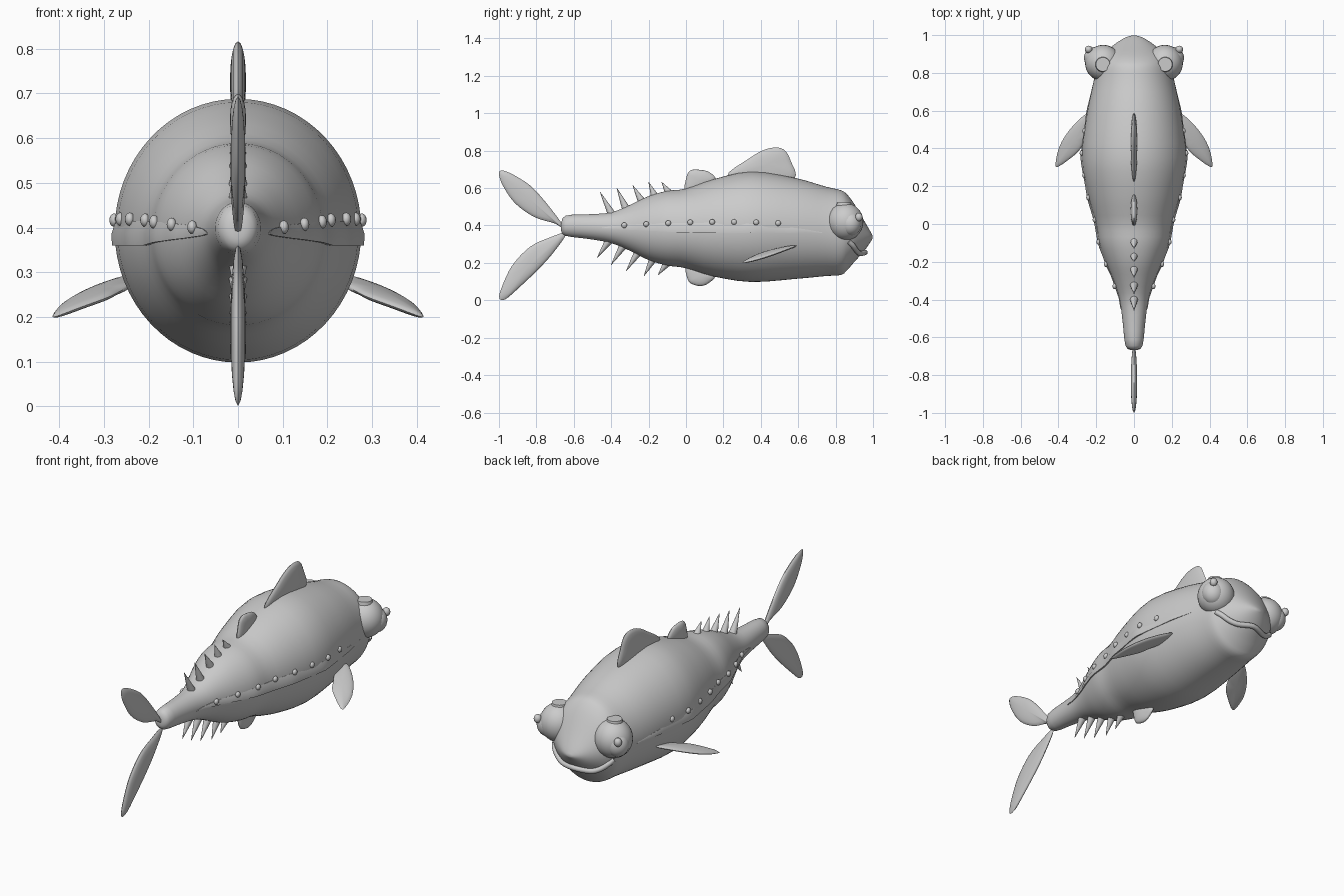
import bpy, bmesh, math
from mathutils import Vector

if "Cube" in bpy.data.objects:
    bpy.data.objects.remove(bpy.data.objects["Cube"])

grey = bpy.data.materials.new("plain grey")
grey.diffuse_color = (0.6, 0.6, 0.6, 1)
grey.use_nodes = True
grey.node_tree.nodes["Principled BSDF"].inputs["Base Color"].default_value = grey.diffuse_color


def finish(name, bm, angle=40):
    bmesh.ops.recalc_face_normals(bm, faces=bm.faces)
    me = bpy.data.meshes.new(name)
    bm.to_mesh(me)
    bm.free()
    me.materials.append(grey)
    ob = bpy.data.objects.new(name, me)
    bpy.context.collection.objects.link(ob)
    bpy.context.view_layer.objects.active = ob
    ob.select_set(True)
    bpy.ops.object.shade_smooth_by_angle(angle=math.radians(angle))
    ob.select_set(False)
    return ob


def spline(a, b, c, d, t):
    return [0.5 * (2 * q + (r - p) * t + (2 * p - 5 * q + 4 * r - s) * t * t
                   + (3 * q - p - 3 * r + s) * t ** 3) for p, q, r, s in zip(a, b, c, d)]


# Body stations: y, top, bottom, half width
STATIONS = [(-.668, .405, .375, .012), (-.645, .452, .345, .045), (-.52, .46, .328, .06),
            (-.4, .47, .306, .076), (-.3, .51, .265, .108), (-.2, .557, .215, .15),
            (-.1, .585, .186, .185), (0, .597, .172, .201), (.15, .648, .127, .242),
            (.35, .688, .098, .276), (.58, .655, .114, .25), (.75, .607, .13, .215),
            (.83, .588, .136, .2), (.865, .562, .165, .188), (.9, .515, .205, .165),
            (.95, .43, .26, .105), (.985, .37, .31, .05), (.998, .343, .33, .012)]


def section(y):
    """Top, bottom and half width of the body at y."""
    for a, b in zip(STATIONS, STATIONS[1:]):
        if y <= b[0]:
            t = (y - a[0]) / (b[0] - a[0])
            t = t * t * (3 - 2 * t) * .3 + t * .7
            return [p + (q - p) * t for p, q in zip(a[1:], b[1:])]
    return STATIONS[-1][1:]


def side_x(y, z):
    top, bot, w = section(y)
    u = (z - (top + bot) / 2) / ((top - bot) / 2)
    return w * math.sqrt(max(0, 1 - u * u))


def loft(name, rings, angle=40):
    bm = bmesh.new()
    vs = [[bm.verts.new(p) for p in r] for r in rings]
    n = len(vs[0])
    for a, b in zip(vs, vs[1:]):
        for i in range(n):
            j = (i + 1) % n
            bm.faces.new((a[i], a[j], b[j], b[i]))
    bm.faces.new(vs[0])
    bm.faces.new(vs[-1])
    return finish(name, bm, angle)


rings = []
for i in range(len(STATIONS) - 1):
    quad = [STATIONS[min(max(i + k, 0), len(STATIONS) - 1)] for k in (-1, 0, 1, 2)]
    last = i == len(STATIONS) - 2
    for k in range(4 if last else 3):
        y, top, bot, w = spline(*quad, k / 3)
        rings.append([(w * math.cos(a), y, (top + bot) / 2 + (top - bot) / 2 * math.sin(a))
                      for a in (math.tau * s / 64 for s in range(64))])
loft("body", rings, 60)


def fin(name, outline, place, thick):
    """Lens-shaped fin; place(u, v, offset) maps the outline into space."""
    n = len(outline)
    pts = [Vector(spline(*[outline[(i + k) % n] for k in (-1, 0, 1, 2)], t / 4))
           for i in range(n) for t in range(4)]
    mid = sum(pts, Vector((0, 0))) / len(pts)
    bm = bmesh.new()
    rim = [bm.verts.new(place(p.x, p.y, 0)) for p in pts]
    m = len(rim)
    for side in (1, -1):
        prev = rim
        for s in (.94, .8, .6, .35):
            off = side * thick * math.sqrt(1 - s * s)
            ring = [bm.verts.new(place(*(mid + (p - mid) * s), off)) for p in pts]
            for i in range(m):
                bm.faces.new((prev[i], prev[(i + 1) % m], ring[(i + 1) % m], ring[i]))
            prev = ring
        tip = bm.verts.new(place(mid.x, mid.y, side * thick))
        for i in range(m):
            bm.faces.new((prev[i], prev[(i + 1) % m], tip))
    return finish(name, bm, 60)


def upright(u, v, o):
    return (o, u, v)


# Fins on the centre line
fin("dorsal_fin", [(.22, .66), (.34, .76), (.42, .805), (.485, .817), (.53, .8), (.56, .745),
                   (.58, .65), (.42, .6)], upright, .018)
fin("rear_dorsal_fin", [(-.005, .57), (.003, .66), (.025, .695), (.07, .698), (.125, .685),
                        (.157, .64), (.08, .56)], upright, .018)
fin("belly_fin", [(0, .19), (.01, .11), (.04, .084), (.085, .077), (.125, .095),
                  (.155, .135), (.08, .2)], upright, .018)
fin("upper_tail_fin", [(-.65, .38), (-.7, .41), (-.81, .445), (-.915, .52), (-.98, .615),
                       (-1, .675), (-.985, .694), (-.93, .675), (-.835, .615),
                       (-.755, .53), (-.67, .42)], upright, .017)
fin("lower_tail_fin", [(-.64, .36), (-.73, .335), (-.835, .285), (-.93, .185), (-.985, .07),
                       (-.998, .012), (-.965, .006), (-.89, .07), (-.785, .17),
                       (-.705, .26)], upright, .017)

# Pectoral fins
for s, label in ((1, "right"), (-1, "left")):
    fin(label + "_pectoral_fin",
        [(.23, .585), (.265, .575), (.34, .5), (.393, .414), (.414, .33), (.406, .302),
         (.34, .345), (.29, .39), (.262, .44), (.23, .5)],
        lambda u, v, o, s=s: (s * u, v, .2 + .2 * (v - .3) + .2 * (.41 - u) + o
                              + .5 * (u - .25) * (.41 - u)), .014)


def ball(name, loc, size, seg=32):
    bm = bmesh.new()
    bmesh.ops.create_uvsphere(bm, u_segments=seg, v_segments=seg // 2, radius=1)
    for v in bm.verts:
        v.co = Vector(loc) + Vector([c * k for c, k in zip(v.co, size)])
    return finish(name, bm, 60)


def cone(name, base, tip, r):
    base, tip = Vector(base), Vector(tip)
    bm = bmesh.new()
    bmesh.ops.create_cone(bm, cap_ends=True, segments=16, radius1=r, radius2=.001,
                          depth=(tip - base).length)
    rot = (tip - base).to_track_quat('Z', 'Y')
    for v in bm.verts:
        v.co = rot @ v.co + (base + tip) / 2
    return finish(name, bm)


# Spines along back and belly: base y, tip y, tip z
for y, ty, tz in ((-.09, -.13, .632), (-.165, -.2, .632), (-.235, -.285, .615),
                  (-.32, -.37, .6), (-.395, -.46, .58)):
    cone("back_spine", (0, y, section(y)[0] - .015), (0, ty, tz), .022)
for y, ty, tz in ((-.1, -.15, .135), (-.175, -.225, .13), (-.255, -.32, .157),
                  (-.335, -.4, .19), (-.41, -.475, .228)):
    cone("belly_spine", (0, y, section(y)[1] + .015), (0, ty, tz), .022)

for s, label in ((1, "right"), (-1, "left")):
    # Raised side ridge following the body, flat below and arched above
    rings = []
    for i in range(41):
        t = i / 40
        y = -.45 + 1.18 * t
        low = .385 - .025 * min(1, t * 2.5)
        high = low + .003 + .052 * math.sin(math.pi * t) ** .8
        out = .002 + .007 * math.sin(math.pi * t)
        rings.append([(s * (side_x(y, z) + o), y, z) for z, o in
                      ((low, -.02), (low, out), ((low + high) / 2, out), (high, .001), (high, -.02))])
    loft(label + "_side_ridge", rings, 35)
    # Row of beads over the ridge
    for i in range(8):
        y = -.33 + .1175 * i
        z = .401 + .018 * math.sin(math.pi * i / 9)
        ball(label + "_side_bead", (s * (side_x(y, z) + .004), y, z), (.011, .015, .015), 16)
    # Eye, iris, pupil and lid cap
    ball(label + "_eyeball", (s * .163, .852, .42), (.096, .096, .1))
    ball(label + "_iris", (s * .205, .88, .41), (.06, .058, .065))
    ball(label + "_pupil", (s * .24, .924, .445), (.02, .02, .023), 16)
    cone_bm = bmesh.new()
    bmesh.ops.create_cone(cone_bm, cap_ends=True, segments=32, radius1=.043, radius2=.037, depth=.03)
    bmesh.ops.translate(cone_bm, verts=cone_bm.verts, vec=(s * .165, .845, .509))
    finish(label + "_eye_cap", cone_bm)

# Smiling lip tube
half = [(.175, .868, .315), (.158, .893, .292), (.125, .912, .265), (.08, .932, .25), (0, .957, .256)]
path = half + [(-x, y, z) for x, y, z in reversed(half[:-1])]
rings = []
for i in range(len(path) - 1):
    quad = [path[min(max(i + k, 0), len(path) - 1)] for k in (-1, 0, 1, 2)]
    for k in range(5 if i == len(path) - 2 else 4):
        c = Vector(spline(*quad, k / 4))
        d = (Vector(spline(*quad, k / 4 + .01)) - Vector(spline(*quad, k / 4 - .01))).normalized()
        up = (Vector((0, 0, 1)) - d * d.z).normalized()
        rings.append([c + .014 * (math.cos(a) * up + math.sin(a) * d.cross(up))
                      for a in (math.tau * q / 12 for q in range(12))])
loft("lip", rings)
